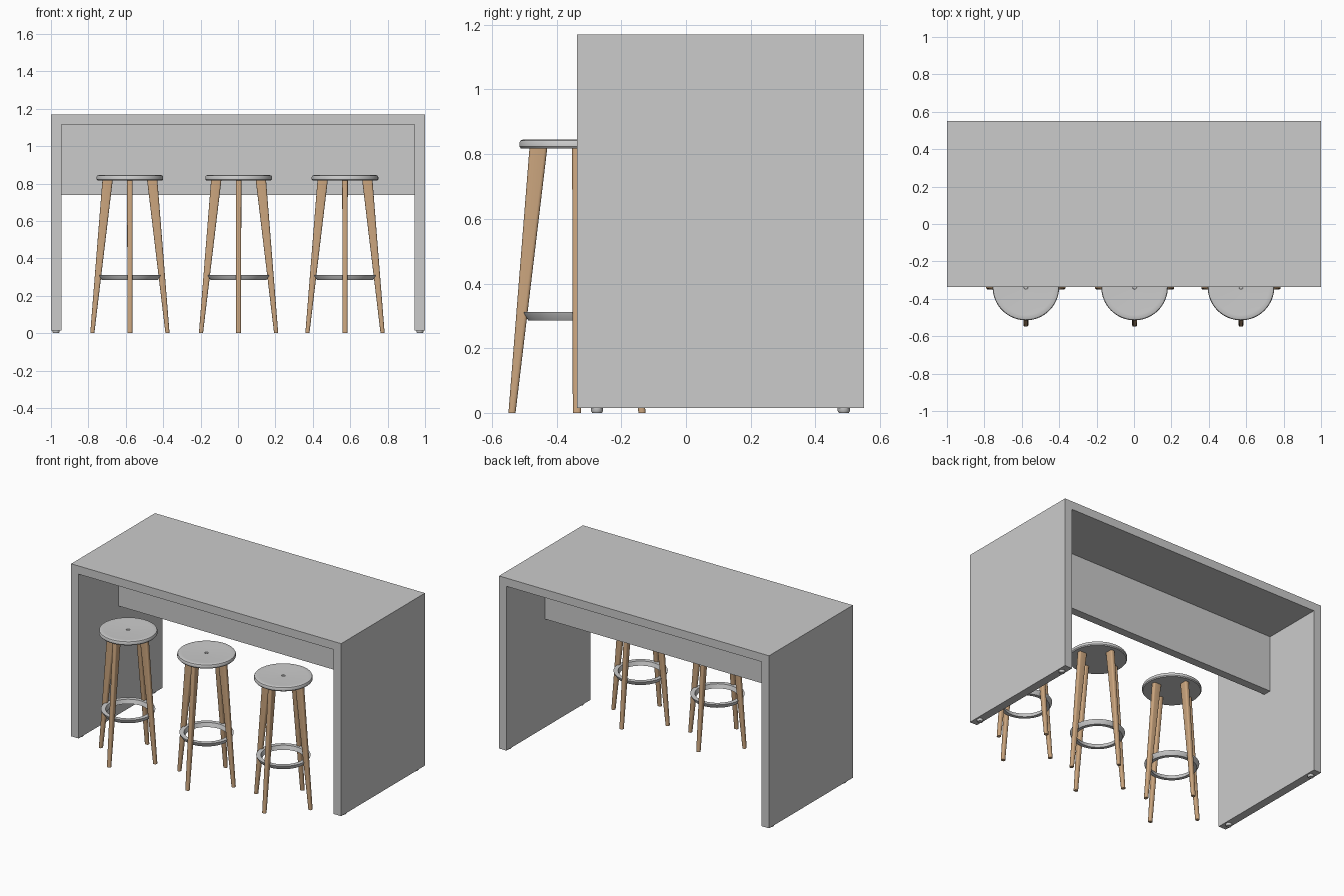
import bpy, bmesh, math
from mathutils import Vector

if "Cube" in bpy.data.objects:
    bpy.data.objects.remove(bpy.data.objects["Cube"])


def material(name, rgb):
    m = bpy.data.materials.new(name)
    m.diffuse_color = (*rgb, 1)
    m.use_nodes = True
    m.node_tree.nodes["Principled BSDF"].inputs["Base Color"].default_value = m.diffuse_color
    return m


GREY = material("light_grey", (0.6, 0.6, 0.6))
WOOD = material("warm_wood", (0.6, 0.38, 0.21))


def finish(name, bm, mat, smooth=False):
    bmesh.ops.recalc_face_normals(bm, faces=bm.faces)
    me = bpy.data.meshes.new(name)
    bm.to_mesh(me)
    bm.free()
    me.materials.append(mat)
    ob = bpy.data.objects.new(name, me)
    bpy.context.collection.objects.link(ob)
    if smooth:
        bpy.ops.object.select_all(action='DESELECT')
        ob.select_set(True)
        bpy.context.view_layer.objects.active = ob
        bpy.ops.object.shade_smooth_by_angle(angle=math.radians(35))
    return ob


def box(name, lo, hi, mat):
    bm = bmesh.new()
    bmesh.ops.create_cube(bm, size=1)
    for v in bm.verts:
        v.co = Vector([lo[i] + (v.co[i] + 0.5) * (hi[i] - lo[i]) for i in range(3)])
    return finish(name, bm, mat)


def lathe(name, profile, centre, mat, closed=False, n=48):
    """Spin (radius, z) points around a vertical axis."""
    bm = bmesh.new()
    rings = []
    for r, z in profile:
        if r == 0:
            rings.append([bm.verts.new((centre[0], centre[1], z))] * n)
        else:
            rings.append([bm.verts.new((centre[0] + r * math.cos(2 * math.pi * i / n),
                                        centre[1] + r * math.sin(2 * math.pi * i / n), z))
                          for i in range(n)])
    pairs = list(zip(rings, rings[1:]))
    if closed:
        pairs.append((rings[-1], rings[0]))
    for a, b in pairs:
        for i in range(n):
            j = (i + 1) % n
            bm.faces.new(list(dict.fromkeys((a[i], a[j], b[j], b[i]))))
    return finish(name, bm, mat, True)


def leg(name, centre, angle):
    """Tapered, splayed leg with a rounded rectangular section."""
    bm = bmesh.new()
    c, s = math.cos(angle), math.sin(angle)
    rings = []
    for z, r0, r1, half in ((0.0, 0.190, 0.212, 0.013), (0.818, 0.092, 0.147, 0.015)):
        ring = []
        mid, hx, cr = (r0 + r1) / 2, (r1 - r0) / 2, 0.009
        for q, (sx, sy) in enumerate(((1, 1), (-1, 1), (-1, -1), (1, -1))):
            for k in range(5):
                a = (q + k / 4) * math.pi / 2
                u = mid + sx * (hx - cr) + cr * math.cos(a)
                v = sy * (half - cr) + cr * math.sin(a)
                ring.append(bm.verts.new((centre[0] + u * c - v * s,
                                          centre[1] + u * s + v * c, z)))
        rings.append(ring)
    n = len(rings[0])
    for i in range(n):
        j = (i + 1) % n
        bm.faces.new((rings[0][i], rings[0][j], rings[1][j], rings[1][i]))
    bm.faces.new(rings[0])
    bm.faces.new(rings[1])
    return finish(name, bm, WOOD, True)


# Table: top, end panels, middle apron panel
Y0, Y1 = -0.337, 0.55
box("table_top", (-1, Y0, 1.115), (1, Y1, 1.17), GREY)
box("apron_panel", (-0.945, 0.087, 0.74), (0.945, 0.142, 1.115), GREY)
for side, label in ((-1, "left"), (1, "right")):
    xs = sorted((side * 1.0, side * 0.945))
    box(label + "_end_panel", (xs[0], Y0, 0.015), (xs[1], Y1, 1.115), GREY)
    # Levelling feet under the panel
    for y, end in ((-0.275, "front"), (0.488, "back")):
        lathe(f"{label}_{end}_glide",
              [(0, 0), (0.015, 0), (0.019, 0.006), (0.019, 0.015), (0, 0.015)],
              (side * 0.9725, y), GREY, n=24)

# Three stools: seat with small central dimple, foot ring, four legs
SEAT = [(0, 0.838), (0.010, 0.838), (0.012, 0.842), (0.15, 0.844), (0.168, 0.845),
        (0.175, 0.842), (0.178, 0.836), (0.178, 0.823), (0.173, 0.817), (0, 0.817)]
RING = [(0.165, 0.312), (0.163, 0.305), (0.150, 0.285), (0.128, 0.285), (0.137, 0.312)]
for i, x in enumerate((-0.578, 0.003, 0.572), 1):
    centre = (x, -0.337)
    lathe(f"stool_{i}_seat", SEAT, centre, GREY, n=64)
    lathe(f"stool_{i}_foot_ring", RING, centre, GREY, closed=True, n=64)
    for k in range(4):
        leg(f"stool_{i}_leg_{k + 1}", centre, k * math.pi / 2)
